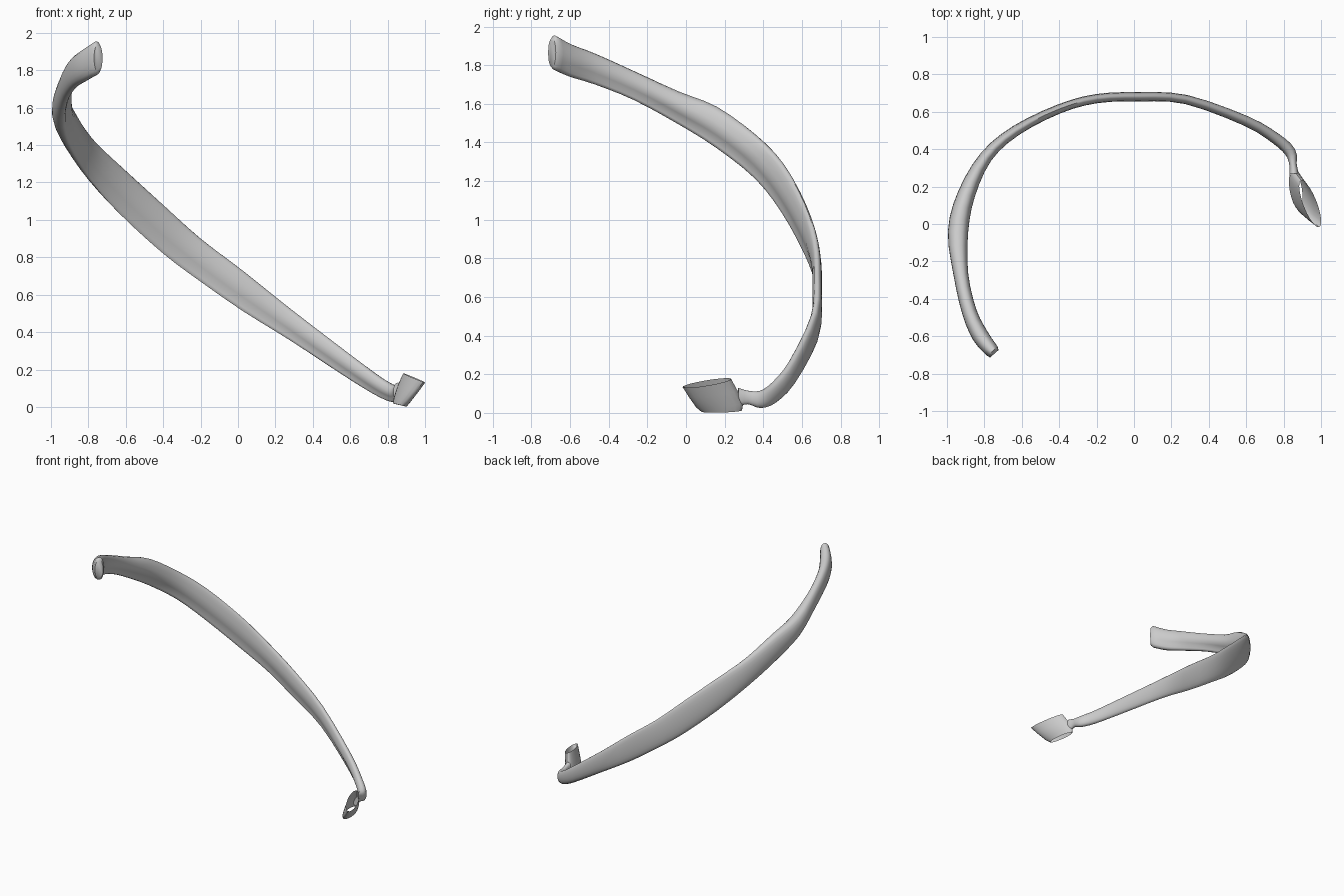
import bpy, bmesh, math
from mathutils import Vector

cube = bpy.data.objects.get("Cube")
if cube:
    bpy.data.objects.remove(cube)

grey = bpy.data.materials.new("bone_grey")
grey.use_nodes = True
COLOUR = (0.6, 0.6, 0.6, 1)
grey.diffuse_color = COLOUR
grey.node_tree.nodes["Principled BSDF"].inputs["Base Color"].default_value = COLOUR

SIDES = 20


def loft(name, rings, caps, angle):
    """Skin a list of point rings into one smooth object."""
    bm = bmesh.new()
    rows = [[bm.verts.new(p) for p in ring] for ring in rings]
    for a, b in zip(rows, rows[1:]):
        for i in range(len(a)):
            j = (i + 1) % len(a)
            bm.faces.new((a[i], a[j], b[j], b[i]))
    if caps:
        bm.faces.new(rows[0][::-1])
        bm.faces.new(rows[-1])
    bmesh.ops.recalc_face_normals(bm, faces=bm.faces)
    mesh = bpy.data.meshes.new(name)
    bm.to_mesh(mesh)
    bm.free()
    mesh.materials.append(grey)
    obj = bpy.data.objects.new(name, mesh)
    bpy.context.collection.objects.link(obj)
    bpy.ops.object.select_all(action="DESELECT")
    obj.select_set(True)
    bpy.context.view_layer.objects.active = obj
    bpy.ops.object.shade_smooth_by_angle(angle=math.radians(angle))
    return obj


def spline(points, steps):
    """Catmull-Rom interpolation through stations of any dimension."""
    pts = [points[0]] + points + [points[-1]]
    out = []
    for k in range(len(points) - 1):
        p = pts[k:k + 4]
        for s in range(steps):
            t = s / steps
            out.append([0.5 * (2 * b + (c - a) * t + (2 * a - 5 * b + 4 * c - d) * t * t
                               + (3 * b - a - 3 * c + d) * t ** 3)
                        for a, b, c, d in zip(*p)])
    return out + [list(points[-1])]


# Curved shaft stations: x, y, lower edge, upper edge, thickness
stations = [
    (-.757, -.68, 1.775, 1.955, .075), (-.82, -.6, 1.74, 1.91, .09),
    (-.88, -.47, 1.70, 1.86, .08), (-.925, -.27, 1.62, 1.77, .08),
    (-.94, -.04, 1.495, 1.665, .11), (-.895, .16, 1.37, 1.585, .095),
    (-.79, .36, 1.21, 1.44, .07), (-.63, .5, 1.03, 1.29, .058),
    (-.4, .615, .82, 1.08, .05), (-.2, .67, .67, .90, .05),
    (.03, .68, .51, .725, .05), (.28, .665, .355, .525, .05),
    (.6, .55, .145, .28, .055), (.76, .455, .05, .16, .06),
    (.835, .385, .025, .115, .06), (.85, .32, .045, .115, .04),
    (.855, .27, .03, .13, .05),
]
path = spline(stations, 3)

rings = []
for k, (x, y, low, high, thick) in enumerate(path):
    before, after = path[max(k - 1, 0)], path[min(k + 1, len(path) - 1)]
    inward = Vector((after[1] - before[1], before[0] - after[0], 0)).normalized()
    groove = 0.55 * math.sin(math.pi * k / (len(path) - 1)) ** 0.5
    centre = Vector((x, y, (low + high) / 2))
    ring = []
    for i in range(SIDES):
        a = 2 * math.pi * i / SIDES
        c, s = math.cos(a), math.sin(a)
        u = math.copysign(abs(c) ** 0.8, c)
        # shallow groove along the lower inner side
        if u > 0:
            u -= groove * math.exp(-((s + 0.6) / 0.35) ** 2)
        ring.append(centre + inward * u * thick / 2 + Vector((0, 0, s * (high - low) / 2)))
    rings.append(ring)

# Rounded front tip
first = rings[0]
mid = sum(first, Vector()) / SIDES
tip = [mid + (p - mid) * 0.8 + Vector((.01, -.014, 0)) for p in first]
loft("curved_shaft", [tip] + rings, True, 50)


def oval(centre, long_axis, short_axis):
    c, l, s = Vector(centre), Vector(long_axis), Vector(short_axis)
    return [c + l * math.cos(2 * math.pi * i / SIDES) + s * math.sin(2 * math.pi * i / SIDES)
            for i in range(SIDES)]


# Slanted open socket at the lower end
loft("open_socket", [
    oval((.865, .185, .01), (-.018, .105, .004), (.032, .008, -.008)),
    oval((.878, .175, .04), (-.026, .122, .012), (.036, .01, -.008)),
    oval((.91, .14, .10), (-.04, .125, .018), (.036, .012, -.01)),
    oval((.942, .108, .155), (-.048, .125, .022), (.034, .012, -.012)),
], False, 50)
